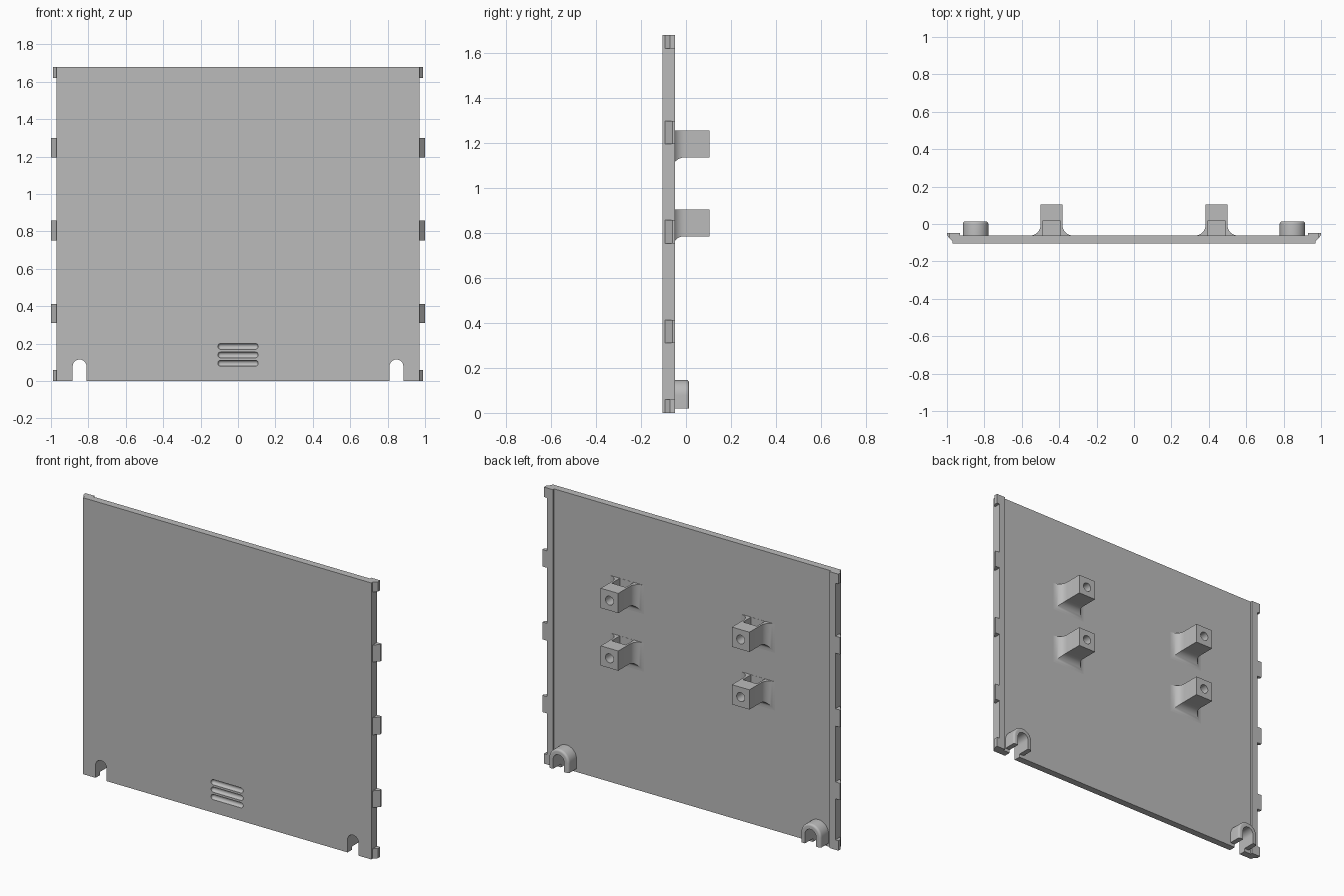
import bpy, bmesh
from math import sin, cos, pi

if "Cube" in bpy.data.objects:
    bpy.data.objects.remove(bpy.data.objects["Cube"])

grey = bpy.data.materials.new("plain grey")
grey.use_nodes = True
grey.diffuse_color = (0.5, 0.5, 0.5, 1)
grey.node_tree.nodes["Principled BSDF"].inputs["Base Color"].default_value = (0.5, 0.5, 0.5, 1)

FRONT, BACK, RAIL, TOP = -0.105, -0.062, -0.049, 1.68
EDGE = 0.97


def loft(name, rings):
    """Skin a list of matching closed rings and cap both ends."""
    bm = bmesh.new()
    loops = [[bm.verts.new(p) for p in ring] for ring in rings]
    n = len(loops[0])
    for a, b in zip(loops, loops[1:]):
        for i in range(n):
            j = (i + 1) % n
            bm.faces.new((a[i], a[j], b[j], b[i]))
    bm.faces.new(loops[0])
    bm.faces.new(loops[-1])
    bmesh.ops.recalc_face_normals(bm, faces=bm.faces)
    mesh = bpy.data.meshes.new(name)
    bm.to_mesh(mesh)
    bm.free()
    obj = bpy.data.objects.new(name, mesh)
    bpy.context.collection.objects.link(obj)
    mesh.materials.append(grey)
    return obj


def box(name, x0, x1, y0, y1, z0, z1):
    return loft(name, [[(x0, y0, z), (x1, y0, z), (x1, y1, z), (x0, y1, z)]
                       for z in (z0, z1)])


def select(obj):
    bpy.ops.object.select_all(action='DESELECT')
    obj.select_set(True)
    bpy.context.view_layer.objects.active = obj


def cut(obj, cutter):
    select(obj)
    mod = obj.modifiers.new("cut", 'BOOLEAN')
    mod.operation, mod.solver, mod.object = 'DIFFERENCE', 'EXACT', cutter
    bpy.ops.object.modifier_apply(modifier=mod.name)
    bpy.data.objects.remove(cutter)


def smooth(obj):
    select(obj)
    bpy.ops.object.shade_smooth_by_angle(angle=0.6)


def arch(x, y, r, z_mid, z_low, steps=20):
    """Upside-down U outline facing along y."""
    arc = [(x + r * cos(pi * i / steps), y, z_mid + r * sin(pi * i / steps))
           for i in range(steps + 1)]
    return [(x + r, y, z_low)] + arc + [(x - r, y, z_low)]


def round_bar(x, y, z, r, half, axis):
    """Cutter: capsule along x, or plain cylinder along y."""
    circle = [2 * pi * i / 24 for i in range(24)]
    if axis == 'y':
        return loft("hole_cutter", [[(x + r * cos(a), y + d, z + r * sin(a)) for a in circle]
                                    for d in (-half, half)])
    caps = [-1.5 + 0.25 * i for i in range(7)]
    stations = [(-half + r * sin(t), r * cos(t)) for t in caps]
    stations += [(-d, q) for d, q in reversed(stations)]
    return loft("groove_cutter", [[(x + d, y + q * cos(a), z + q * sin(a)) for a in circle]
                                  for d, q in stations])


# Main panel with cable openings and rounded front grooves
CABLE_X, CABLE_R, CABLE_Z = 0.847, 0.037, 0.078


def cable_cutter(x):
    return loft("cable_cutter", [arch(x, y, CABLE_R, CABLE_Z, -0.1) for y in (-0.2, 0.2)])


panel = box("panel", -EDGE, EDGE, FRONT, BACK, 0, TOP)
for s in (-1, 1):
    cut(panel, cable_cutter(s * CABLE_X))
for z in (0.095, 0.14, 0.185):
    cut(panel, round_bar(0, FRONT, z, 0.016, 0.092, 'x'))
smooth(panel)

for s, side in ((1, "left"), (-1, "right")):
    # Raised rail along the back of each side edge
    box(side + "_rail", s * 0.93, s * EDGE, BACK - 0.005, RAIL, 0, TOP)

    # Wedge clips and shorter corner clips
    clips = [(0.31, 0.412, 1.0, -0.061), (0.752, 0.857, 1.0, -0.061), (1.195, 1.298, 1.0, -0.061),
             (0, 0.06, 0.99, -0.072), (TOP - 0.06, TOP, 0.99, -0.072)]
    for i, (z0, z1, reach, y_tip) in enumerate(clips):
        loft(f"{side}_clip_{i + 1}",
             [[(s * 0.96, -0.093, z), (s * EDGE, -0.093, z), (s * reach, y_tip, z),
               (s * reach, RAIL, z), (s * 0.96, RAIL, z)] for z in (z0, z1)])

    # Arched cable guide with a rounded rim
    rim = 0.013
    profile = [(BACK - 0.005, 0.068)] + [
        (0.014 - rim + rim * sin(t * pi / 10), 0.068 - rim + rim * cos(t * pi / 10))
        for t in range(6)]
    guide = loft(side + "_cable_guide",
                 [arch(s * CABLE_X, y, r, CABLE_Z, 0.02) for y, r in profile])
    cut(guide, cable_cutter(s * CABLE_X))
    smooth(guide)

    # Mounting posts: flared foot, nut slot from above, screw hole from behind
    for z0, level in ((0.785, "lower"), (1.135, "upper")):
        x, w, h, f = s * 0.441, 0.059, 0.12, 0.055
        foot = [(BACK - 0.004, f)] + [
            (BACK + f - f * cos(t * pi / 16), f - f * sin(t * pi / 16)) for t in range(9)]
        rings = []
        for y, o in foot + [(0.105, 0)]:
            rings.append([(x - w - o, y, z0 - o), (x + w + o, y, z0 - o),
                          (x + w + o, y, z0 + h), (x - w - o, y, z0 + h)])
        post = loft(f"{side}_{level}_post", rings)
        cut(post, box("slot_cutter", x - 0.047, x + 0.047, BACK + 0.001, 0.016,
                      z0 + 0.02, z0 + 0.2))
        cut(post, round_bar(x, 0.06, z0 + 0.06, 0.027, 0.06, 'y'))
        smooth(post)
